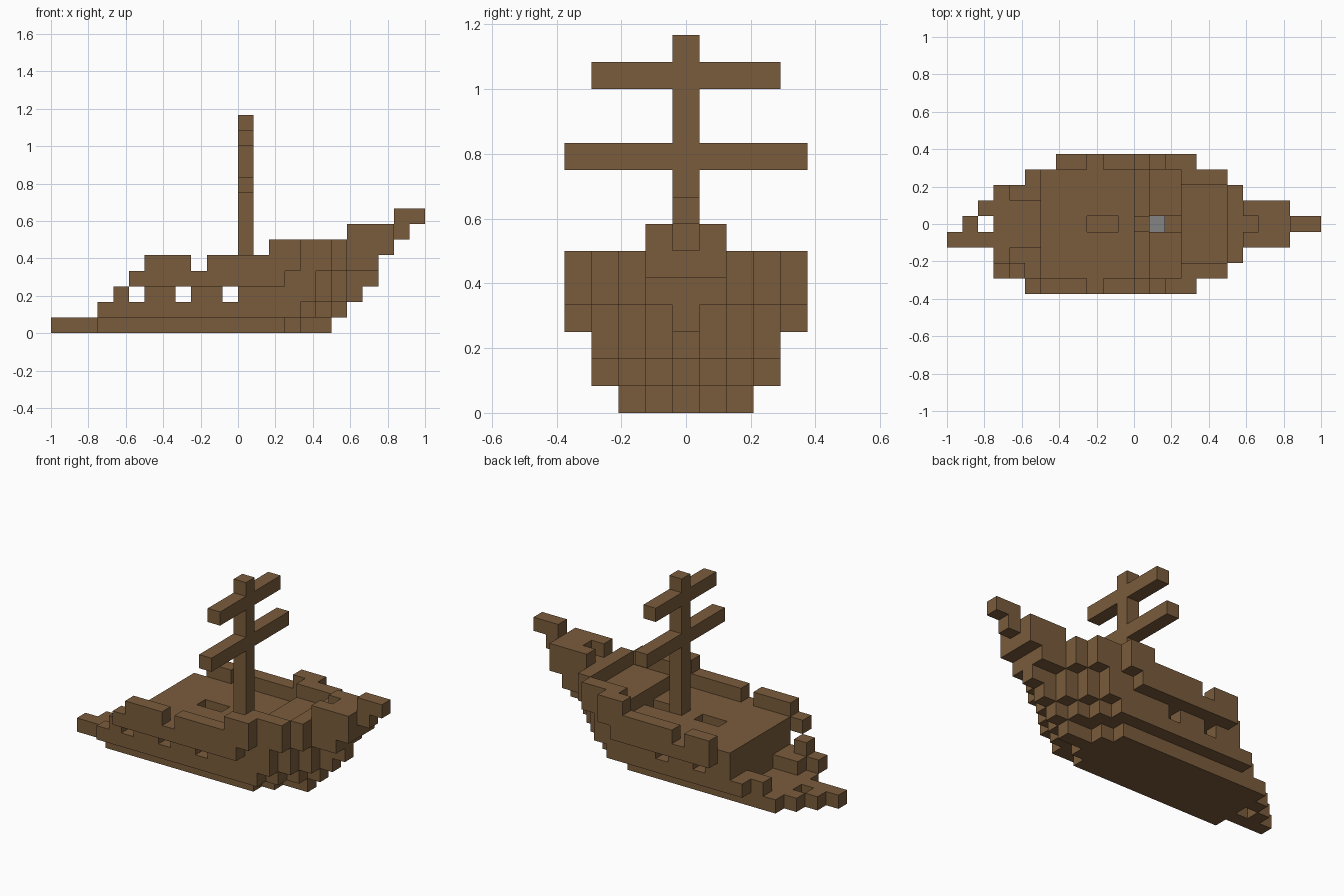
import bpy, bmesh
from mathutils import Vector

cube = bpy.data.objects.get("Cube")
if cube:
    bpy.data.objects.remove(cube)

UNIT = 1 / 12          # edge of one block
MID = 4                # centre row across the beam
parts = {}


def material(name, rgb):
    m = bpy.data.materials.new(name)
    m.use_nodes = True
    colour = (*rgb, 1)
    m.diffuse_color = colour
    m.node_tree.nodes["Principled BSDF"].inputs["Base Color"].default_value = colour
    return m


wood = material("brown wood", (0.195, 0.107, 0.045))
stone = material("grey stone", (0.23, 0.23, 0.23))


def box(part, xs, ys, zs):
    """Fill an inclusive range of blocks."""
    cells = parts.setdefault(part, set())
    for i in range(xs[0], xs[1] + 1):
        for j in range(ys[0], ys[1] + 1):
            for k in range(zs[0], zs[1] + 1):
                cells.add((i, j, k))


def pair(part, d, xs, zs):
    """Fill matching rows at distance d either side of the centre line."""
    for j in {MID - d, MID + d}:
        box(part, xs, (j, j), zs)


def cut(part, xs, ys, zs):
    """Empty an inclusive range of blocks."""
    box("void", xs, ys, zs)
    parts[part] -= parts.pop("void")


# Keel floor, narrowing at the bow, with an uneven stern tail
for d, end in enumerate((17, 15, 14)):
    pair("keel", d, (3, end), (0, 0))
box("keel", (0, 2), (3, 3), (0, 0))
box("keel", (1, 1), (4, 4), (0, 0))
box("keel", (2, 2), (5, 5), (0, 0))

# Hull sides with gun ports, closed by a transom
pair("hull_sides", 3, (6, 14), (1, 2))
box("hull_sides", (6, 6), (2, 6), (1, 2))
for port in (8, 11):
    cut("hull_sides", (port, port), (1, 7), (2, 2))

# Low stern gallery
box("stern_gallery", (3, 5), (1, 1), (1, 1))
box("stern_gallery", (5, 5), (7, 7), (1, 1))
pair("stern_gallery", 2, (4, 5), (1, 1))
box("stern_gallery", (4, 4), (1, 1), (2, 2))

# Stepped bow: last block of each row, from the centre line outwards
bow_layers = {1: (18, 17, 16, 15), 2: (19, 18, 17, 16),
              3: (20, 18, 17, 16), 4: (20, 20, 18, 17)}
for k, ends in bow_layers.items():
    for d, end in enumerate(ends):
        pair("bow", d, (15, end), (k, k))

# Main deck with two hatches
box("main_deck", (6, 14), (1, 7), (3, 3))
for hatch in (9, 13):
    cut("main_deck", (hatch, hatch + 1), (4, 4), (3, 3))

# Side rails overhanging the hull, with one notch
box("rails", (5, 14), (0, 0), (3, 3))
box("rails", (7, 14), (8, 8), (3, 3))
box("rails", (6, 15), (0, 0), (4, 4))
box("rails", (7, 15), (8, 8), (4, 4))
cut("rails", (9, 9), (0, 8), (4, 4))

# Raised bulwark around the foredeck
pair("bow_bulwark", 4, (14, 15), (5, 5))
pair("bow_bulwark", 3, (15, 17), (5, 5))
box("bow_bulwark", (18, 18), (2, 6), (5, 5))

# Prow and bowsprit
box("prow", (19, 21), (3, 5), (5, 6))
cut("prow", (19, 19), (4, 4), (6, 6))
box("bowsprit", (22, 22), (4, 4), (6, 7))
box("bowsprit", (23, 23), (4, 4), (7, 7))

# Mast and yards
box("mast", (12, 12), (4, 4), (1, 13))
for name, half, k in (("lower_yard", 4, 9), ("upper_yard", 3, 12)):
    box(name, (12, 12), (MID - half, MID + half), (k, k))
    parts[name] -= parts["mast"]

# Block stowed below the hatch
box("stowed_block", (13, 13), (4, 4), (1, 1))

filled = set().union(*parts.values())
origin = Vector((-1, -4.5 * UNIT, 0))


def build(name, cells):
    """Skin the exposed sides of the blocks and merge flat areas."""
    bm = bmesh.new()
    corners = {}

    def vert(p):
        if p not in corners:
            corners[p] = bm.verts.new(origin + Vector(p) * UNIT)
        return corners[p]

    for c in sorted(cells):
        for axis in range(3):
            u, v = (axis + 1) % 3, (axis + 2) % 3
            for side in (0, 1):
                near = list(c)
                near[axis] += 2 * side - 1
                if tuple(near) in filled:
                    continue
                loop = []
                for a, b in ((0, 0), (1, 0), (1, 1), (0, 1)):
                    p = list(c)
                    p[axis] += side
                    p[u] += a
                    p[v] += b
                    loop.append(vert(tuple(p)))
                bm.faces.new(loop if side else loop[::-1])
    bmesh.ops.dissolve_limit(bm, angle_limit=0.01, verts=bm.verts[:], edges=bm.edges[:])
    mesh = bpy.data.meshes.new(name)
    bm.to_mesh(mesh)
    bm.free()
    mesh.materials.append(stone if name == "stowed_block" else wood)
    bpy.context.collection.objects.link(bpy.data.objects.new(name, mesh))


for part_name, part_cells in parts.items():
    build(part_name, part_cells)
